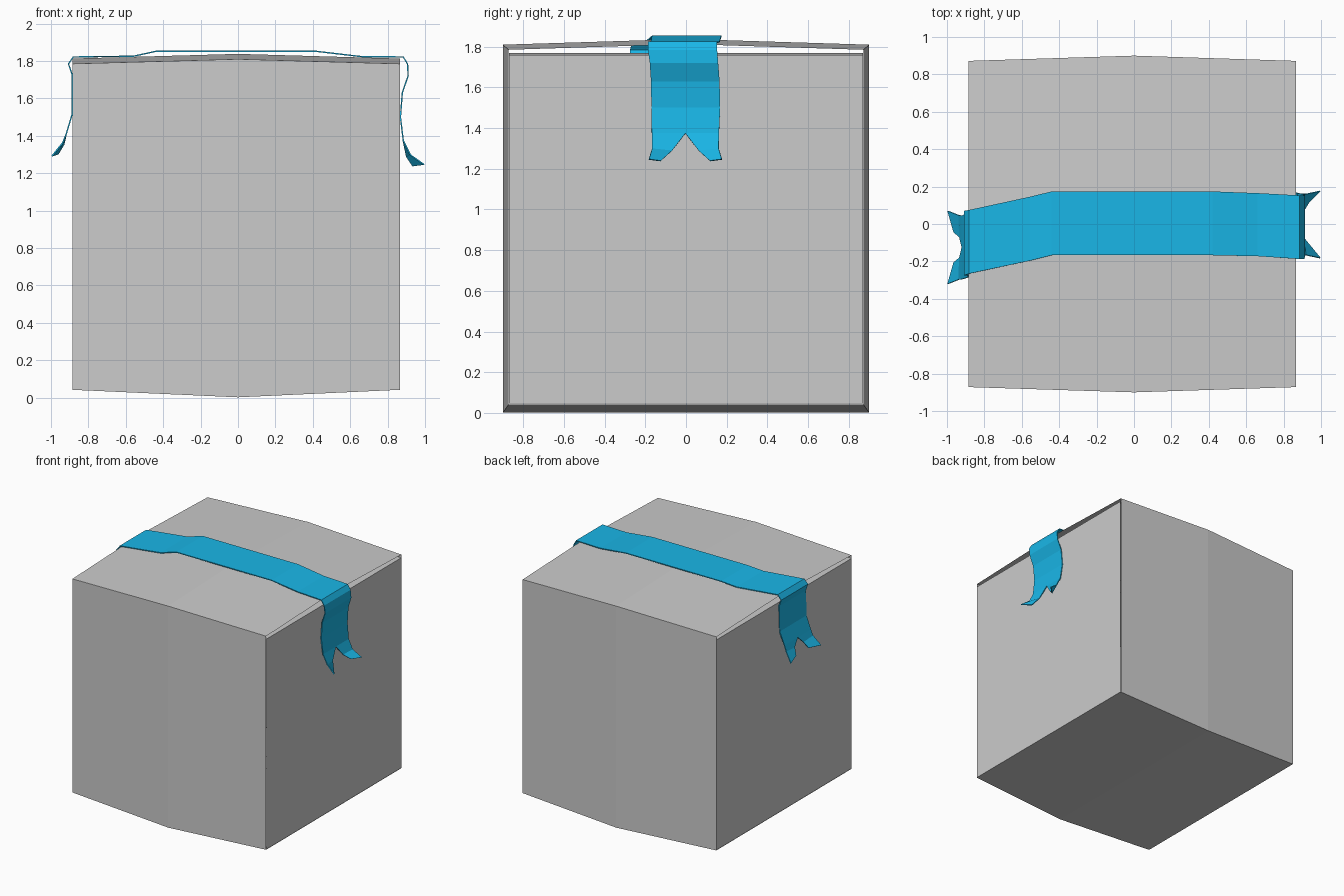
import bpy, bmesh

if "Cube" in bpy.data.objects:
    bpy.data.objects.remove(bpy.data.objects["Cube"])


def make_object(name, lofts):
    """Skin each (rows, closed) set into quads and weld shared points."""
    bm = bmesh.new()
    for rows, closed in lofts:
        grid = [[bm.verts.new(p) for p in row] for row in rows]
        n = len(rows[0])
        for a, b in zip(grid, grid[1:]):
            for j in range(n if closed else n - 1):
                k = (j + 1) % n
                bm.faces.new((a[j], a[k], b[k], b[j]))
    bmesh.ops.remove_doubles(bm, verts=bm.verts, dist=0.0005)
    mesh = bpy.data.meshes.new(name)
    bm.to_mesh(mesh)
    bm.free()
    obj = bpy.data.objects.new(name, mesh)
    bpy.context.collection.objects.link(obj)
    return obj


# Carton sleeve: front, back, bottom and peaked lid flaps, bulging at mid length
def section(x, y, z0, z1):
    return [(x, -y, z0), (x, y, z0), (x, y, z1), (x, 0, z1 + 0.028), (x, -y, z1)]


make_object("carton_sleeve", [([section(-0.885, 0.872, 0.042, 1.785),
                                section(0.0, 0.9, 0.002, 1.81),
                                section(0.865, 0.872, 0.042, 1.785)], True)])

# End walls with their tucked-in flaps
for name, x, inner in (("right_end_wall", 0.865, 0.06), ("left_end_wall", -0.885, -0.06)):
    profile = [(inner, 1.768), (x, 1.76), (x, 0.045), (inner, 0.05)]
    if x < 0:
        profile.reverse()
    make_object(name, [([[(px, y, pz) for px, pz in profile]
                         for y in (-0.87, 0.87)], False)])

# Tape strip: x, z, low y, high y along its path from left to right
path = [
    (-0.922, 1.41, -0.295, 0.045), (-0.889, 1.52, -0.285, 0.06),
    (-0.891, 1.73, -0.275, 0.07), (-0.91, 1.785, -0.275, 0.07),
    (-0.882, 1.825, -0.265, 0.075), (-0.56, 1.829, -0.197, 0.145),
    (-0.44, 1.855, -0.167, 0.174), (0.42, 1.855, -0.167, 0.174),
    (0.66, 1.827, -0.172, 0.165), (0.885, 1.825, -0.187, 0.153),
    (0.91, 1.785, -0.187, 0.153), (0.913, 1.72, -0.178, 0.158),
    (0.882, 1.63, -0.172, 0.165), (0.872, 1.5, -0.17, 0.168),
    (0.887, 1.375, -0.168, 0.162),
]
rows = [[(x, hi, z), (x, (lo + hi) / 2, z), (x, lo, z)] for x, z, lo, hi in path]
lofts = [(rows, False)]


# Forked tails: two flared tongues at each end, split by a notch
def tail(end_row, side, mid, tip):
    # mid and tip: (outer x, outer z, outer half width, inner x, inner z, inner half width)
    cy = end_row[1][1]
    for s in (1, -1):
        strip = [(end_row[0] if s > 0 else end_row[2], end_row[1])]
        for ox, oz, ow, ix, iz, iw in (mid, tip):
            strip.append(((ox, cy + s * ow, oz), (ix, cy + s * iw, iz)))
        if s < 0:
            strip = [(b, a) for a, b in strip]
        if side < 0:
            strip.reverse()
        lofts.append((strip, False))


tail(rows[-1], 1, (0.925, 1.3, 0.163, 0.905, 1.29, 0.065),
     (0.998, 1.248, 0.178, 0.938, 1.24, 0.12))
tail(rows[0], -1, (-0.94, 1.365, 0.172, -0.935, 1.355, 0.055),
     (-0.998, 1.293, 0.195, -0.965, 1.305, 0.08))

tape = make_object("tape_strip", lofts)
solid = tape.modifiers.new("thickness", 'SOLIDIFY')
solid.thickness = 0.007
solid.offset = -1
blue = bpy.data.materials.new("tape_blue")
blue.diffuse_color = (0.01, 0.47, 0.8, 1)
blue.use_nodes = True
blue.node_tree.nodes["Principled BSDF"].inputs["Base Color"].default_value = blue.diffuse_color
tape.data.materials.append(blue)
